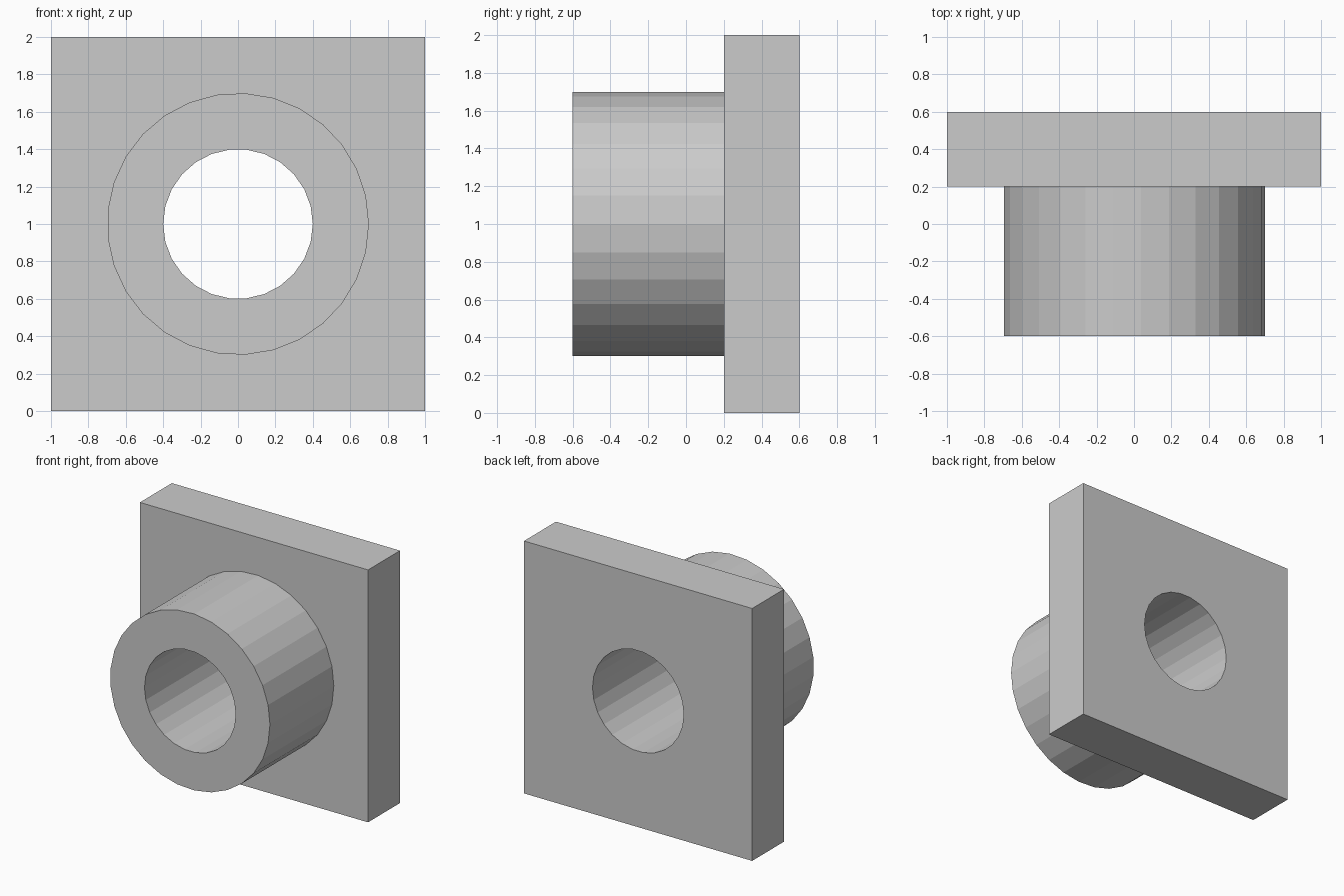
import bpy
from math import pi

if "Cube" in bpy.data.objects:
    bpy.data.objects.remove(bpy.data.objects["Cube"])


def cylinder_y(name, radius, sides, y0, y1):
    """Cylinder along y at z = 1, with a vertex on the +x side."""
    bpy.ops.mesh.primitive_cylinder_add(vertices=sides, radius=radius, depth=y1 - y0)
    ob = bpy.context.object
    ob.name = name
    # Local first vertex (+y) turned to +x, then axis turned to y
    from mathutils import Matrix
    ob.data.transform(Matrix.Translation((0, (y0 + y1) / 2, 1))
                      @ Matrix.Rotation(pi / 2, 4, 'X')
                      @ Matrix.Rotation(-pi / 2, 4, 'Z'))
    return ob


def apply_boolean(target, tool, operation):
    mod = target.modifiers.new(operation.title(), 'BOOLEAN')
    mod.operation = operation
    mod.solver = 'EXACT'
    mod.object = tool
    bpy.context.view_layer.objects.active = target
    bpy.ops.object.modifier_apply(modifier=mod.name)
    bpy.data.objects.remove(tool, do_unlink=True)


# Square mounting plate
bpy.ops.mesh.primitive_cube_add(size=1, location=(0, 0.4, 1))
flange = bpy.context.object
flange.name = "flanged_bushing"
flange.scale = (2, 0.4, 2)
bpy.ops.object.transform_apply(location=True, rotation=True, scale=True)

# Round collar, sunk into the plate and fused with it
collar = cylinder_y("collar", 0.7, 29, -0.6, 0.4)
apply_boolean(flange, collar, 'UNION')

# Bore right through collar and plate
bore = cylinder_y("bore_cutter", 0.4, 26, -1.0, 1.0)
bore.hide_render = True
apply_boolean(flange, bore, 'DIFFERENCE')
